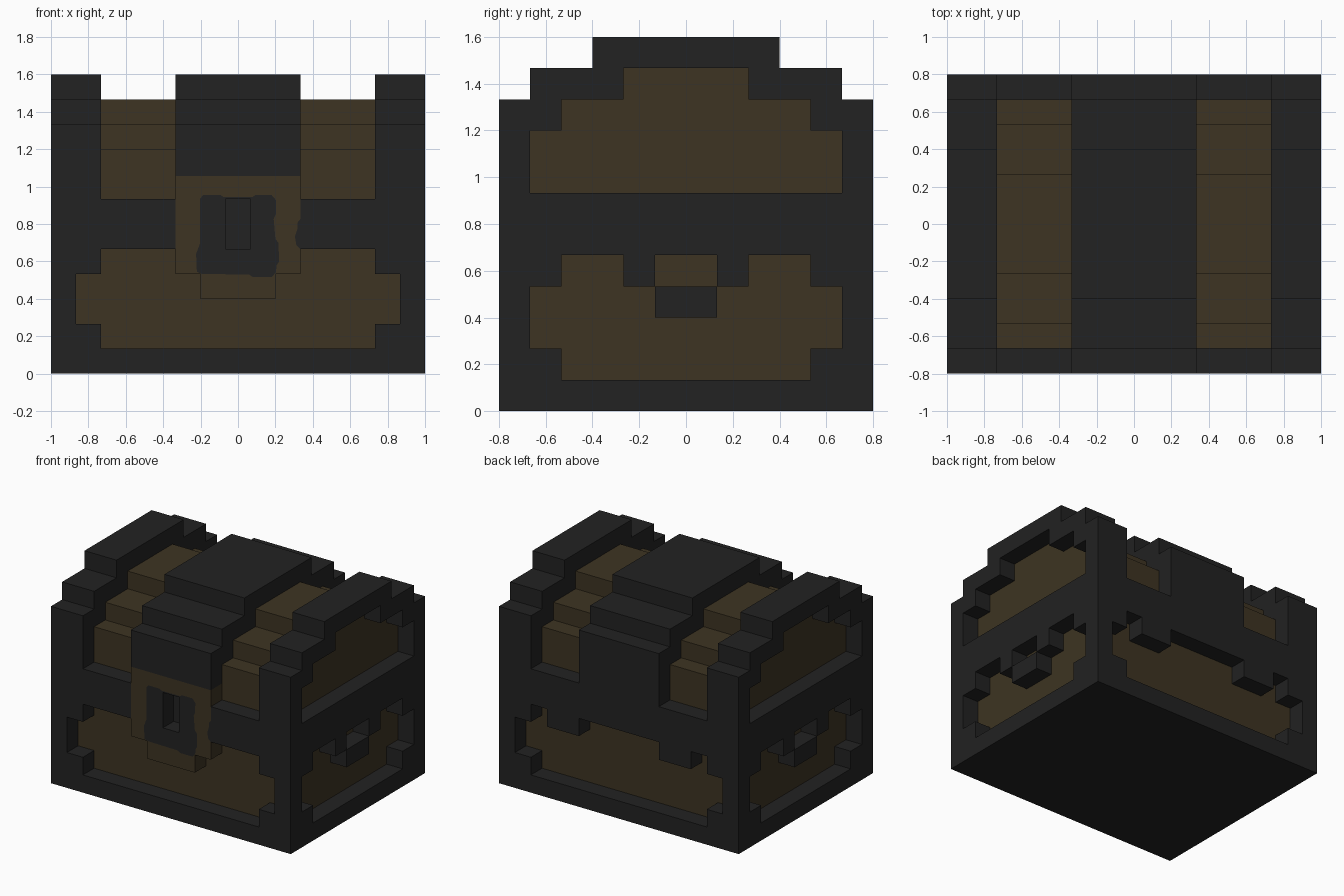
import bpy, bmesh
from mathutils import Vector

if "Cube" in bpy.data.objects:
    bpy.data.objects.remove(bpy.data.objects["Cube"], do_unlink=True)

U = 2 / 15  # one block of the blocky grid


def material(name, rgb):
    m = bpy.data.materials.new(name)
    m.use_nodes = True
    m.diffuse_color = (*rgb, 1)
    bsdf = m.node_tree.nodes["Principled BSDF"]
    bsdf.inputs["Base Color"].default_value = (*rgb, 1)
    bsdf.inputs["Roughness"].default_value = 0.9
    return m


DARK = material("dark iron", (0.016, 0.016, 0.016))
WOOD = material("brown wood", (0.047, 0.034, 0.016))


def slab(name, mat, axis, a, b, *loops):
    """Extrude outlines (the first is the rim, others are holes) from a to b."""
    bm = bmesh.new()
    edges = []
    for loop in loops:
        vs = [bm.verts.new((a, p, q) if axis == "x" else (p, a, q)) for p, q in loop]
        edges += [bm.edges.new((v, vs[i - 1])) for i, v in enumerate(vs)]
    n = Vector((1, 0, 0) if axis == "x" else (0, 1, 0))
    bmesh.ops.triangle_fill(bm, use_beauty=True, use_dissolve=False, edges=edges, normal=n)
    ext = bmesh.ops.extrude_face_region(bm, geom=bm.faces[:])["geom"]
    moved = [g for g in ext if isinstance(g, bmesh.types.BMVert)]
    bmesh.ops.translate(bm, vec=n * (b - a), verts=moved)
    bmesh.ops.recalc_face_normals(bm, faces=bm.faces[:])
    bmesh.ops.scale(bm, vec=(U, U, U), verts=bm.verts[:])
    me = bpy.data.meshes.new(name)
    bm.to_mesh(me)
    bm.free()
    me.materials.append(mat)
    ob = bpy.data.objects.new(name, me)
    bpy.context.collection.objects.link(ob)
    return ob


def rect(p0, p1, q0, q1):
    return [(p0, q0), (p1, q0), (p1, q1), (p0, q1)]


def flip(pts):
    return [(-p, q) for p, q in reversed(pts)]


def both(half):
    """Complete a half outline (right side, bottom to top) symmetrically."""
    return half + flip(half)


# Wooden body with a stepped lid
core_lid = [(5, 9), (4, 9), (4, 10), (2, 10), (2, 11)]
slab("wooden_core", WOOD, "x", -6.5, 6.5, both([(5, 1)] + core_lid))

# Iron base
slab("base", DARK, "x", -7.5, 7.5, rect(-6, 6, 0, 1))

# Iron lid bands hugging the wooden steps
band_out = [(6, 7), (6, 10), (5, 10), (5, 11), (3, 11), (3, 12)]
inner = both([(5, 7)] + core_lid)
for side, x0, x1 in (("left", 5.5, 7.5), ("right", -7.5, -5.5)):
    slab(side + "_lid_band", DARK, "x", x0, x1, both(band_out) + inner[::-1])
LATCH_TOP = 7.93
centre = both(band_out) + inner[::-1]
centre = [(p, LATCH_TOP if p < 0 and q == 7 else q) for p, q in centre]
slab("centre_lid_band", DARK, "x", -2.5, 2.5, centre)

# Side frames with handle brackets, and the handle bars
side_hole = [(4, 1), (4, 2), (5, 2), (5, 4), (4, 4), (4, 5),
             (2, 5), (2, 4), (1, 4), (1, 5)]
side_outline = [(-5, 1), (-5, 7), (5, 7), (5, 1)] + both(side_hole)
for side, x0, x1 in (("left", 6.5, 7.5), ("right", -7.5, -6.5)):
    slab(side + "_frame", DARK, "x", x0, x1, side_outline)
    slab(side + "_handle", DARK, "x", x0, x1, rect(-1, 1, 3, 4))

# Back frame with two hanging teeth
corner = [(5.5, 1), (5.5, 2), (6.5, 2), (6.5, 4), (5.5, 4), (5.5, 5)]
teeth = [(4.5, 5), (4.5, 4), (2.5, 4), (2.5, 5)]
slab("back_frame", DARK, "y", 5, 6,
     [(-7.5, 1), (-7.5, 7), (7.5, 7), (7.5, 1)] + both(corner + teeth))

# Front frame in two halves, leaving room for the latch
nick = [(2.5, 5), (2.34, 5.15), (2.28, 5.5), (2.38, 5.8), (2.38, 6.05), (2.5, 6.2)]
front_half = corner + nick + [(2.5, 7), (7.5, 7), (7.5, 1)]
slab("front_frame_left", DARK, "y", -6, -5, front_half)
plain_half = corner + [(2.5, 5), (2.5, 7), (7.5, 7), (7.5, 1)]
slab("front_frame_right", DARK, "y", -6, -5, flip(plain_half))

# Latch plate with a worn, wavy lock set into it
lock = [(-1.65, 4.02), (-1.5, 3.97), (0.45, 3.97), (0.6, 3.87), (1.35, 3.87),
        (1.52, 4.0), (1.55, 4.35), (1.65, 4.5), (1.62, 5.25), (1.5, 5.4),
        (1.43, 6.2), (1.52, 6.4), (1.53, 6.95), (1.35, 7.16), (0.7, 7.16),
        (0.58, 7.08), (-0.58, 7.08), (-0.7, 7.16), (-1.4, 7.16), (-1.53, 7.0),
        (-1.53, 5.2), (-1.68, 4.8)]
latch = ([(-1.5, 3), (1.5, 3), (1.5, 4), (2.5, 4)] + nick
         + [(2.5, LATCH_TOP), (-2.5, LATCH_TOP), (-2.5, 4), (-1.5, 4)])
# narrow the lower lip so the lock outline stays inside the plate
lock = [(max(-1.45, min(1.45, p)) if q < 4 else p, max(q, 4.0) if abs(p) > 1.45 else q)
        for p, q in lock]
lock = [(p, q + 0.06 if abs(p) > 1.45 and q < 4.05 else q) for p, q in lock]
slab("latch_plate", WOOD, "y", -6, -5, latch, lock)
slab("lock", DARK, "y", -6, -5, lock, rect(-0.5, 0.5, 5, 7))
slab("keyhole_floor", DARK, "y", -5.04, -5, rect(-0.5, 0.5, 5, 7))
